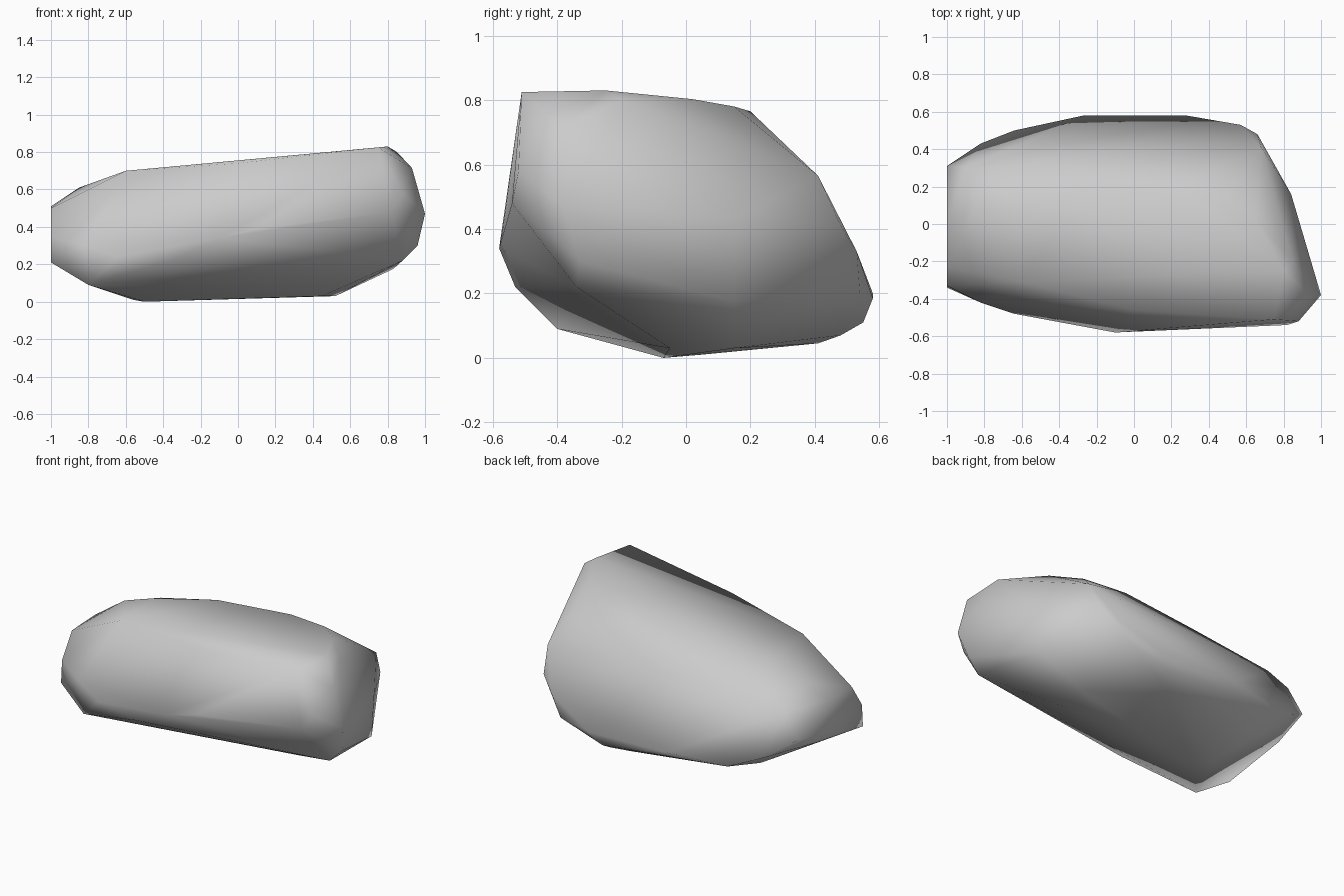
import bpy, bmesh

if "Cube" in bpy.data.objects:
    bpy.data.objects.remove(bpy.data.objects["Cube"])

# Corner points of the boulder, grouped by region (hulled into one faceted stone)
right_end = [(.75, -.51, .825), (.8, -.25, .83), (.85, -.2, .8), (.93, -.38, .715),
             (.88, -.52, .58), (1, -.38, .47), (.96, -.33, .3), (.88, -.34, .22),
             (.83, .15, .175), (.68, .41, .565), (.84, .16, .43), (.66, .48, .41)]
top_side = [(.65, .02, .803), (.5, .15, .78), (.23, .2, .765), (0, -.46, .74),
            (-.6, -.31, .7), (-.64, .08, .68), (-.27, .18, .73), (-.85, .08, .61),
            (-.75, .3, .57)]
left_end = [(-1, -.23, .5), (-1, -.34, .21), (-1, -.33, .35), (-1, .31, .37),
            (-1, .1, .28), (-1, 0, .51), (-.9, .3, .51)]
front_side = [(-.8, -.4, .09), (-.82, -.42, .3), (-.64, -.48, .24), (-.35, -.53, .22),
              (-.1, -.58, .34), (.1, -.57, .39), (.82, -.54, .48)]
back_side = [(.57, .53, .33), (.5, .54, .2), (.28, .58, .185), (-.27, .58, .2),
             (-.64, .5, .18), (-.82, .43, .25), (.2, .55, .11)]
underside = [(-.5, -.07, 0), (-.56, .05, .01), (.52, .15, .03), (.45, -.05, .03),
             (.1, .41, .045), (.2, .48, .07)]

# Boulder: convex hull, faces only
bm = bmesh.new()
for p in right_end + top_side + left_end + front_side + back_side + underside:
    bm.verts.new(p)
bmesh.ops.convex_hull(bm, input=bm.verts[:])
bmesh.ops.delete(bm, geom=[v for v in bm.verts if not v.link_faces], context='VERTS')
bmesh.ops.holes_fill(bm, edges=bm.edges[:], sides=0)
bmesh.ops.triangulate(bm, faces=bm.faces[:])
bmesh.ops.recalc_face_normals(bm, faces=bm.faces[:])
mesh = bpy.data.meshes.new("boulder")
bm.to_mesh(mesh)
bm.free()
rock = bpy.data.objects.new("boulder", mesh)
bpy.context.collection.objects.link(rock)

# Soft shading all over
bpy.context.view_layer.objects.active = rock
rock.select_set(True)
bpy.ops.object.shade_smooth_by_angle(angle=1.5)
